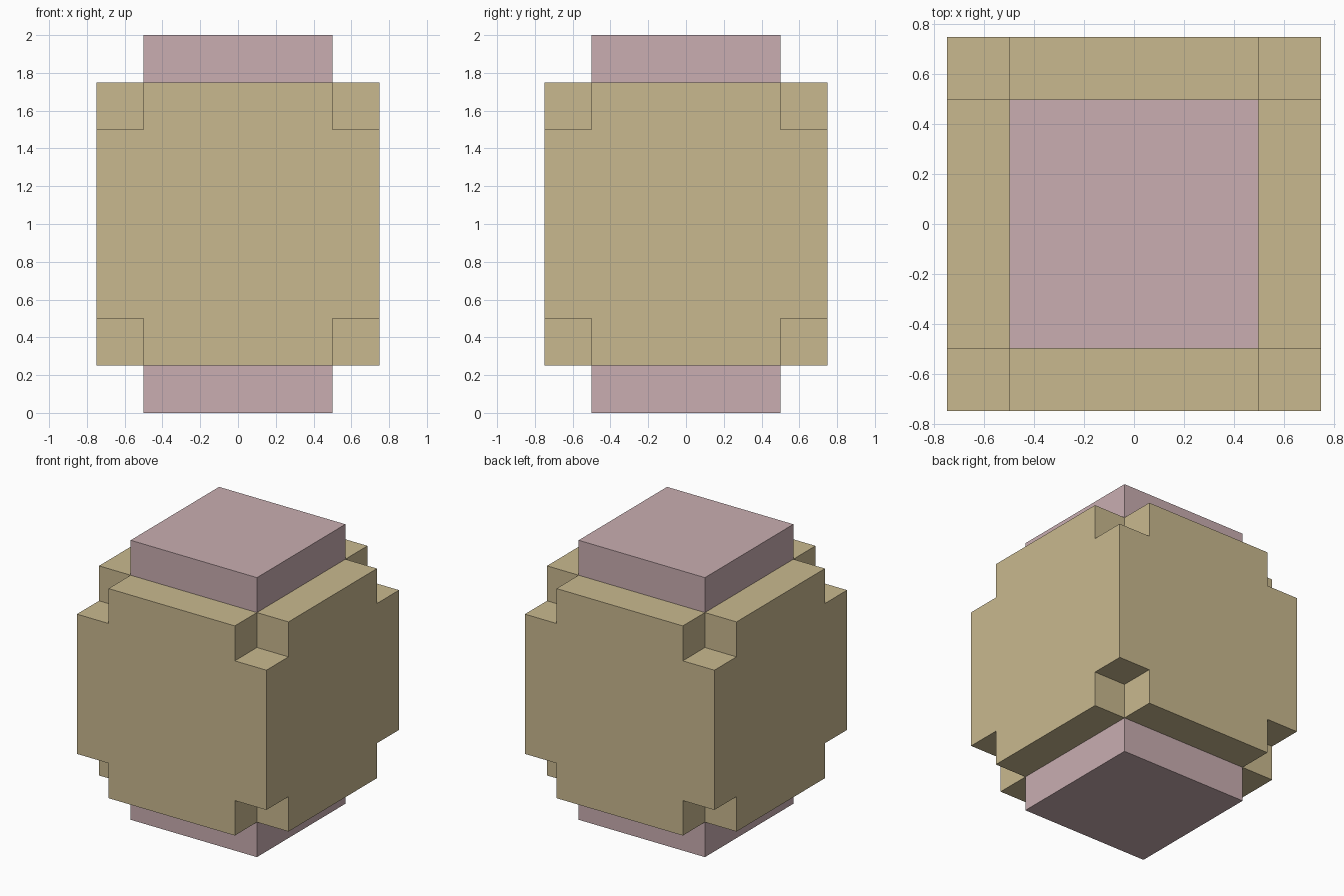
import bpy, bmesh
from itertools import product
from mathutils import Matrix, Vector

if "Cube" in bpy.data.objects:
    bpy.data.objects.remove(bpy.data.objects["Cube"])


def material(name, rgb):
    m = bpy.data.materials.new(name)
    m.diffuse_color = (*rgb, 1)
    m.use_nodes = True
    m.node_tree.nodes["Principled BSDF"].inputs["Base Color"].default_value = m.diffuse_color
    return m


tan = material("tan", (0.584, 0.485, 0.275))
pink = material("dusty pink", (0.587, 0.423, 0.440))


def finish(name, bm, mat):
    bmesh.ops.recalc_face_normals(bm, faces=bm.faces)
    mesh = bpy.data.meshes.new(name)
    bm.to_mesh(mesh)
    bm.free()
    mesh.materials.append(mat)
    ob = bpy.data.objects.new(name, mesh)
    bpy.context.collection.objects.link(ob)
    return ob


# Body: cube of 3x3x3 cells with the eight corner cells left out
cuts = (-0.75, -0.5, 0.5, 0.75)
cells = {c for c in product(range(3), repeat=3) if any(i == 1 for i in c)}
bm = bmesh.new()
for c in cells:
    for axis, side in product(range(3), (0, 1)):
        neighbour = list(c)
        neighbour[axis] += 2 * side - 1
        if tuple(neighbour) in cells:
            continue
        u, v = (axis + 1) % 3, (axis + 2) % 3
        verts = []
        for du, dv in ((0, 0), (1, 0), (1, 1), (0, 1)):
            p = list(c)
            p[axis] += side
            p[u] += du
            p[v] += dv
            verts.append(bm.verts.new(Vector([cuts[i] for i in p]) + Vector((0, 0, 1))))
        bm.faces.new(verts)
bmesh.ops.remove_doubles(bm, verts=bm.verts, dist=1e-4)
bmesh.ops.recalc_face_normals(bm, faces=bm.faces)
bmesh.ops.dissolve_limit(bm, angle_limit=0.01, verts=bm.verts, edges=bm.edges)
finish("notched_body", bm, tan)

# Square caps on the top and bottom
for name, z in (("bottom_cap", 0.125), ("top_cap", 1.875)):
    bm = bmesh.new()
    bmesh.ops.create_cube(bm, size=1, matrix=Matrix.Translation((0, 0, z)) @ Matrix.Diagonal((1, 1, 0.25, 1)))
    finish(name, bm, pink)
